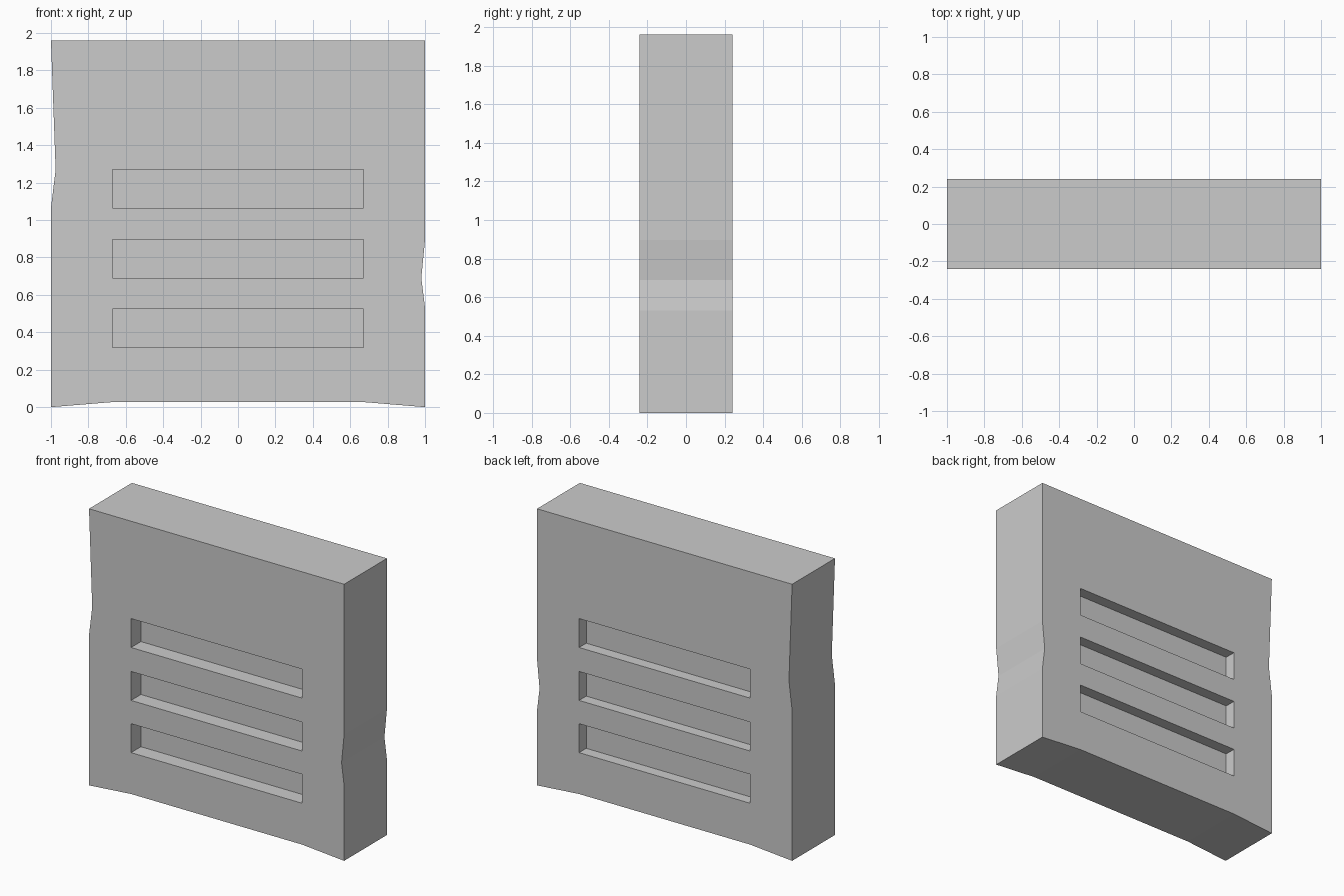
import bpy, bmesh

if "Cube" in bpy.data.objects:
    bpy.data.objects.remove(bpy.data.objects["Cube"])

HALF_DEPTH = 0.24
# Slightly chipped outline of the slab, seen from the front (x, z)
OUTLINE = [(-1, 0), (-0.67, 0.027), (0.67, 0.027), (1, 0),
           (1, 0.53), (0.98, 0.69), (1, 0.895), (1, 1.96),
           (-1, 1.96), (-0.975, 1.27), (-1, 1.065)]
SLOTS = [(0.32, 0.525), (0.69, 0.895), (1.065, 1.27)]  # bottom and top z
SLOT_HALF_WIDTH = 0.67
FRONT_RECESS, BACK_RECESS = 0.11, 0.08


def prism(name, outline, y0, y1):
    """Extrude a front-view outline from y0 to y1."""
    bm = bmesh.new()
    face = bm.faces.new([bm.verts.new((x, y0, z)) for x, z in outline])
    ext = bmesh.ops.extrude_face_region(bm, geom=[face], use_keep_orig=True)
    verts = [v for v in ext["geom"] if isinstance(v, bmesh.types.BMVert)]
    bmesh.ops.translate(bm, verts=verts, vec=(0, y1 - y0, 0))
    bmesh.ops.recalc_face_normals(bm, faces=bm.faces)
    mesh = bpy.data.meshes.new(name)
    bm.to_mesh(mesh)
    bm.free()
    obj = bpy.data.objects.new(name, mesh)
    bpy.context.collection.objects.link(obj)
    return obj


# Main slab
slab = prism("slotted_slab", OUTLINE, -HALF_DEPTH, HALF_DEPTH)
bpy.context.view_layer.objects.active = slab

# Blind slots recessed into the front and the back
for z0, z1 in SLOTS:
    w = SLOT_HALF_WIDTH
    rect = [(-w, z0), (w, z0), (w, z1), (-w, z1)]
    for y0, y1 in ((-0.4, -HALF_DEPTH + FRONT_RECESS),
                   (HALF_DEPTH - BACK_RECESS, 0.4)):
        cutter = prism("slot_cutter", rect, y0, y1)
        cutter.hide_render = True
        mod = slab.modifiers.new("slot", "BOOLEAN")
        mod.operation = "DIFFERENCE"
        mod.solver = "EXACT"
        mod.object = cutter
        bpy.ops.object.modifier_apply(modifier=mod.name)
        bpy.data.objects.remove(cutter)
